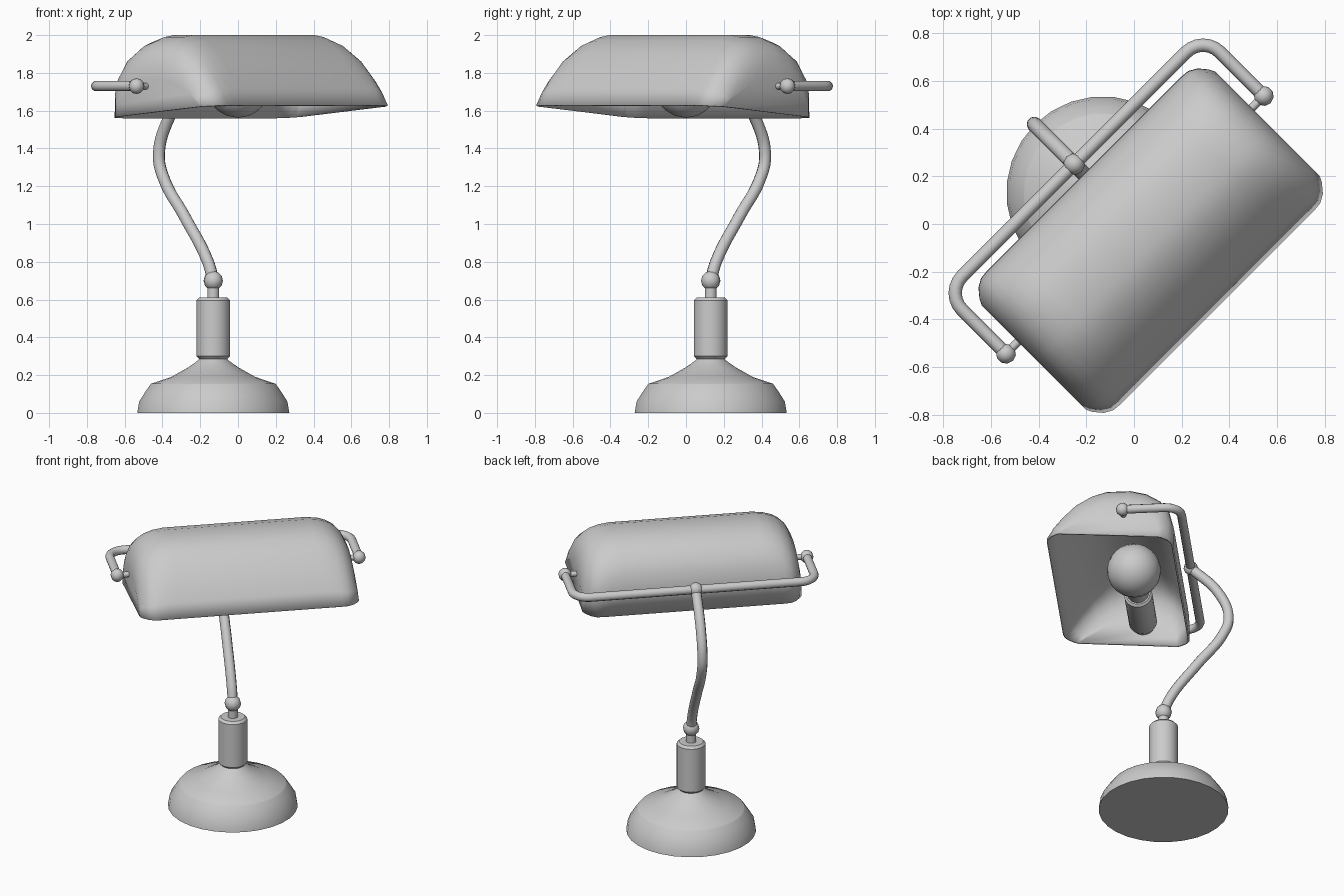
import bpy, bmesh, math
from mathutils import Matrix, Vector

cube = bpy.data.objects.get("Cube")
if cube:
    bpy.data.objects.remove(cube, do_unlink=True)

TURN = math.radians(45)      # the whole lamp stands diagonally
AXIS_Z = 1.73                # height of the bracket and bulb axis
BASE_Y = 0.185

grey = bpy.data.materials.new("plain grey")
grey.use_nodes = True
colour = (0.6, 0.6, 0.6, 1)
grey.diffuse_color = colour
grey.node_tree.nodes["Principled BSDF"].inputs["Base Color"].default_value = colour


def finish(obj, angle=35):
    obj.rotation_euler.z = TURN
    obj.data.materials.clear()
    obj.data.materials.append(grey)
    for p in obj.data.polygons:
        p.use_smooth = True
    obj.data.set_sharp_from_angle(angle=math.radians(angle))
    return obj


def from_bmesh(name, bm, angle=35):
    bmesh.ops.remove_doubles(bm, verts=bm.verts, dist=1e-5)
    bmesh.ops.recalc_face_normals(bm, faces=bm.faces)
    mesh = bpy.data.meshes.new(name)
    bm.to_mesh(mesh)
    bm.free()
    obj = bpy.data.objects.new(name, mesh)
    bpy.context.collection.objects.link(obj)
    return finish(obj, angle)


def lathe(name, profile, place, steps=28, angle=35):
    """Spin (radius, height) points about z, then move into place."""
    bm = bmesh.new()
    vs = [bm.verts.new((r, 0, z)) for r, z in profile]
    es = [bm.edges.new(pair) for pair in zip(vs, vs[1:])]
    bmesh.ops.spin(bm, geom=vs + es, axis=(0, 0, 1), cent=(0, 0, 0),
                   steps=steps, angle=math.tau)
    bm.transform(place)
    return from_bmesh(name, bm, angle)


def ball(name, centre, radius):
    bm = bmesh.new()
    bmesh.ops.create_uvsphere(bm, u_segments=10, v_segments=6, radius=radius,
                              matrix=Matrix.Translation(centre))
    return from_bmesh(name, bm, 60)


def tube(name, points, radius, handle='AUTO'):
    curve = bpy.data.curves.new(name + "_path", 'CURVE')
    curve.dimensions = '3D'
    curve.bevel_depth = radius
    curve.bevel_resolution = 3
    curve.resolution_u = 8
    curve.use_fill_caps = True
    spline = curve.splines.new('BEZIER')
    spline.bezier_points.add(len(points) - 1)
    for bp, co in zip(spline.bezier_points, points):
        bp.co = co
        bp.handle_left_type = bp.handle_right_type = handle
    temp = bpy.data.objects.new(name + "_temp", curve)
    bpy.context.collection.objects.link(temp)
    graph = bpy.context.evaluated_depsgraph_get()
    mesh = bpy.data.meshes.new_from_object(temp.evaluated_get(graph))
    bpy.data.objects.remove(temp, do_unlink=True)
    obj = bpy.data.objects.new(name, mesh)
    bpy.context.collection.objects.link(obj)
    return finish(obj, 50)


# Base, post and knuckle
foot = Matrix.Translation((0, BASE_Y, 0))
lathe("base", [(0, 0), (.405, 0), (.395, .06), (.36, .115), (.335, .15), (.33, .155),
               (.225, .19), (.135, .24), (.085, .275), (.065, .295), (0, .295)], foot)
lathe("post", [(0, .28), (.07, .28), (.09, .3), (.09, .595), (.075, .61), (0, .61)], foot)
lathe("post_pin", [(0, .6), (.032, .6), (.032, .7), (0, .7)], foot, 12)
ball("knuckle", (0, BASE_Y, .70), .052)

# Curved stem up to the bracket
tube("stem", [(0, y, z) for y, z in ((BASE_Y, .70), (.225, .8), (.4, 1.04), (.555, 1.24),
                                     (.592, 1.36), (.53, 1.54), (.355, AXIS_Z))], .032)
ball("stem_joint", (0, .355, AXIS_Z), .045)

# U-shaped bracket with rounded corners
half, back, rad = .765, .355, .1
right = [(half, -.005), (half, back - rad)]
right += [(half - rad + rad * math.cos(a), back - rad + rad * math.sin(a))
          for a in (math.radians(d) for d in range(15, 91, 15))]
outline = right + [(-x, y) for x, y in reversed(right)]
tube("bracket", [(x, y, AXIS_Z) for x, y in outline], .028, 'VECTOR')
for side, label in ((1, "left"), (-1, "right")):
    ball(label + "_bracket_knob", (side * half, -.005, AXIS_Z), .042)
    tube(label + "_shade_pin", [(side * half, -.005, AXIS_Z),
                                (side * .67, -.005, AXIS_Z)], .018, 'VECTOR')


# Shade: an arch lofted along its length, shrinking towards rounded ends
def rim(y):
    return 1.586 - .0884 * y


arch = [(.297, 1.56), (.295, 1.72), (.272, 1.82), (.215, 1.91), (.13, 1.97), (.03, 2.0),
        (-.12, 2.0), (-.21, 1.97), (-.31, 1.9), (-.395, 1.8), (-.45, 1.72), (-.495, 1.63)]
mid = -.099
ends = [(.45, 1, 1), (.52, 1, .975), (.575, 1, .925), (.615, .99, .86),
        (.65, .94, .77), (.68, .85, .62), (.693, .785, .42)]
stations = [(-x, w, h) for x, w, h in reversed(ends)] + ends
bm = bmesh.new()
rows = []
for x, w, h in stations:
    row = []
    for y, z in arch:
        ny = mid + (y - mid) * w
        row.append(bm.verts.new((x, ny, rim(ny) + (z - rim(y)) * h)))
    rows.append(row)
for a, b in zip(rows, rows[1:]):
    for i in range(len(arch) - 1):
        bm.faces.new((a[i], a[i + 1], b[i + 1], b[i]))
for row in (rows[0], rows[-1]):
    bm.faces.new(row)
bmesh.ops.recalc_face_normals(bm, faces=bm.faces)
top = max(bm.faces, key=lambda f: f.calc_center_median().z)
if top.normal.z < 0:
    bmesh.ops.reverse_faces(bm, faces=bm.faces)
mesh = bpy.data.meshes.new("shade")
bm.to_mesh(mesh)
bm.free()
shade = bpy.data.objects.new("shade", mesh)
bpy.context.collection.objects.link(shade)
finish(shade, 50)
wall = shade.modifiers.new("wall", 'SOLIDIFY')
wall.thickness = .012
wall.offset = -1

# Bulb and socket lie along the shade, fixed to its right end
along = Matrix.Translation((0, 0, AXIS_Z)) @ Matrix.Rotation(math.pi / 2, 4, 'Y')
R = .168
globe = [(R * math.sin(a), R * math.cos(a)) for a in (math.radians(d) for d in range(0, 151, 15))]
lathe("bulb", globe + [(.07, -.18), (.065, -.32), (0, -.32)], along, 24, 50)
lathe("socket", [(0, -.29), (.075, -.29), (.088, -.305), (.088, -.64),
                 (.07, -.685), (0, -.685)], along, 24)
